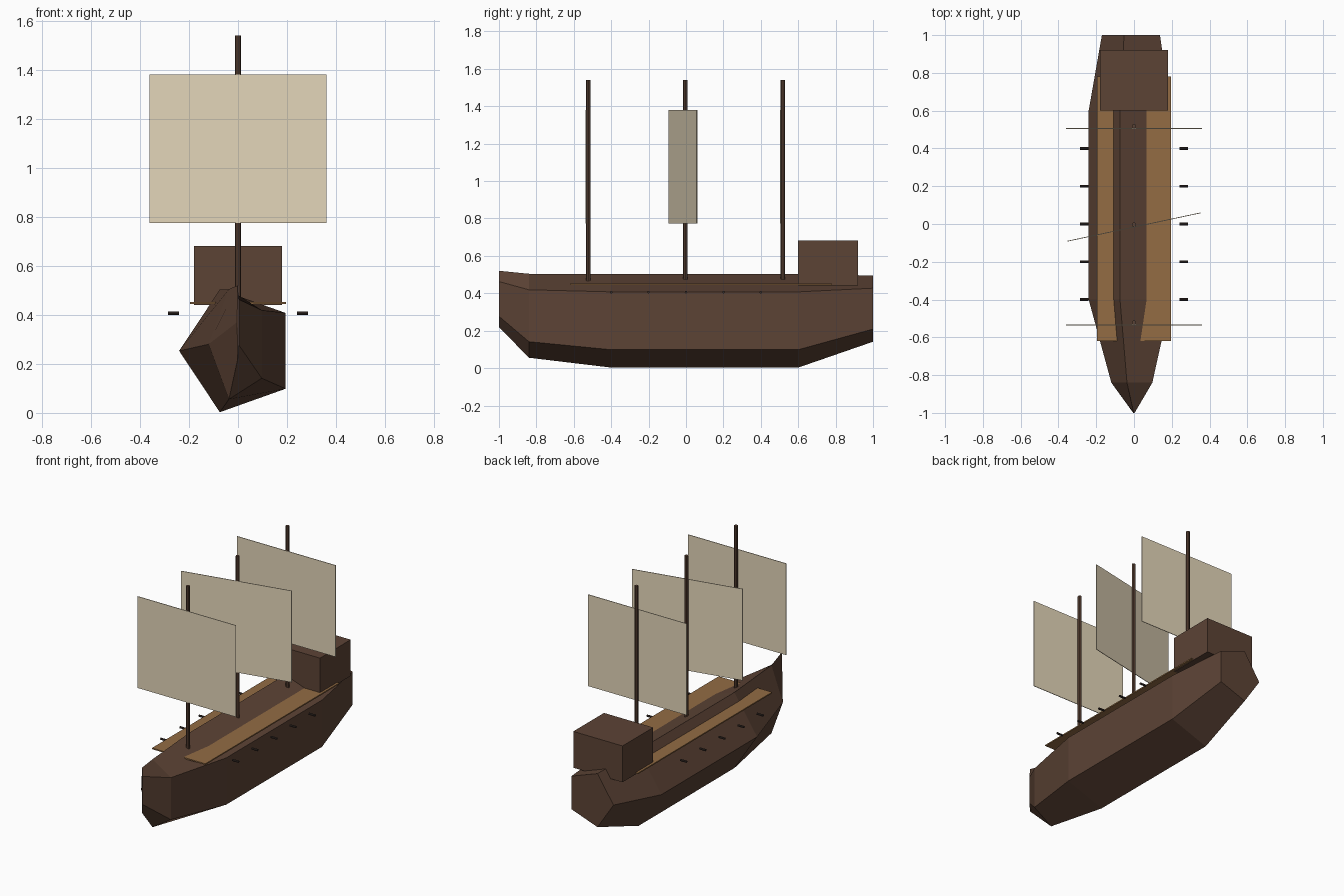
import bpy, bmesh, math

cube = bpy.data.objects.get("Cube")
if cube:
    bpy.data.objects.remove(cube, do_unlink=True)


def material(name, *rgb):
    colour = [((c / 255 + 0.055) / 1.055) ** 2.4 for c in rgb] + [1]
    mat = bpy.data.materials.new(name)
    mat.use_nodes = True
    mat.diffuse_color = colour
    bsdf = mat.node_tree.nodes["Principled BSDF"]
    bsdf.inputs["Base Color"].default_value = colour
    bsdf.inputs["Roughness"].default_value = 0.9
    return mat


WOOD = material("dark wood", 92, 67, 53)
PLANK = material("light plank", 147, 108, 68)
CANVAS = material("sail canvas", 228, 214, 186)
IRON = material("dark iron", 56, 45, 40)


def box(name, loc, size, mat, turn=0):
    bpy.ops.mesh.primitive_cube_add(size=1, location=loc, rotation=(0, 0, turn))
    ob = bpy.context.object
    ob.name = name
    ob.scale = size
    ob.data.materials.append(mat)


def rod(name, loc, radius, length, mat, rot=(0, 0, 0), sides=8):
    bpy.ops.mesh.primitive_cylinder_add(vertices=sides, radius=radius, depth=length,
                                        location=loc, rotation=rot)
    ob = bpy.context.object
    ob.name = name
    ob.data.materials.append(mat)


# Hull: five-sided sections lofted bow to stern (y, centre z, x radius, z radius)
SECTIONS = [(-1, 0.37, 0.004, 0.158), (-0.84, 0.28, 0.12, 0.236),
            (-0.4, 0.253, 0.24, 0.263), (0.6, 0.253, 0.24, 0.263),
            (1, 0.318, 0.17, 0.186)]
bm = bmesh.new()
rings = []
for y, cz, rx, rz in SECTIONS:
    angles = [math.pi + i * math.tau / 5 for i in range(5)]
    rings.append([bm.verts.new((rx * math.cos(a), y, cz + rz * math.sin(a))) for a in angles])
for a, b in zip(rings, rings[1:]):
    for i in range(5):
        j = (i + 1) % 5
        bm.faces.new((a[i], a[j], b[j], b[i]))
bm.faces.new(rings[0])
bm.faces.new(rings[-1])
bmesh.ops.recalc_face_normals(bm, faces=bm.faces)
mesh = bpy.data.meshes.new("hull")
bm.to_mesh(mesh)
bm.free()
mesh.materials.append(WOOD)
bpy.context.collection.objects.link(bpy.data.objects.new("hull", mesh))

# Deck plate and stern cabin
box("deck", (0, 0.08, 0.449), (0.39, 1.4, 0.008), PLANK)
box("stern_cabin", (0, 0.76, 0.561), (0.36, 0.32, 0.24), WOOD)

# Masts with a square sail just ahead of each; the middle sail is turned
for name, y, turn in (("fore", -0.522, 0), ("main", -0.003, 12), ("aft", 0.518, 0)):
    rod(name + "_mast", (0, y, 1.0), 0.012, 1.08, WOOD)
    box(name + "_sail", (0, y - 0.013, 1.077), (0.72, 0.004, 0.605), CANVAS, math.radians(turn))

# Cannons along both sides
for side, label in ((1, "left"), (-1, "right")):
    for i in range(5):
        rod(f"{label}_cannon_{i + 1}", (side * 0.263, -0.4 + 0.2 * i, 0.406),
            0.007, 0.044, IRON, (0, math.pi / 2, 0))
